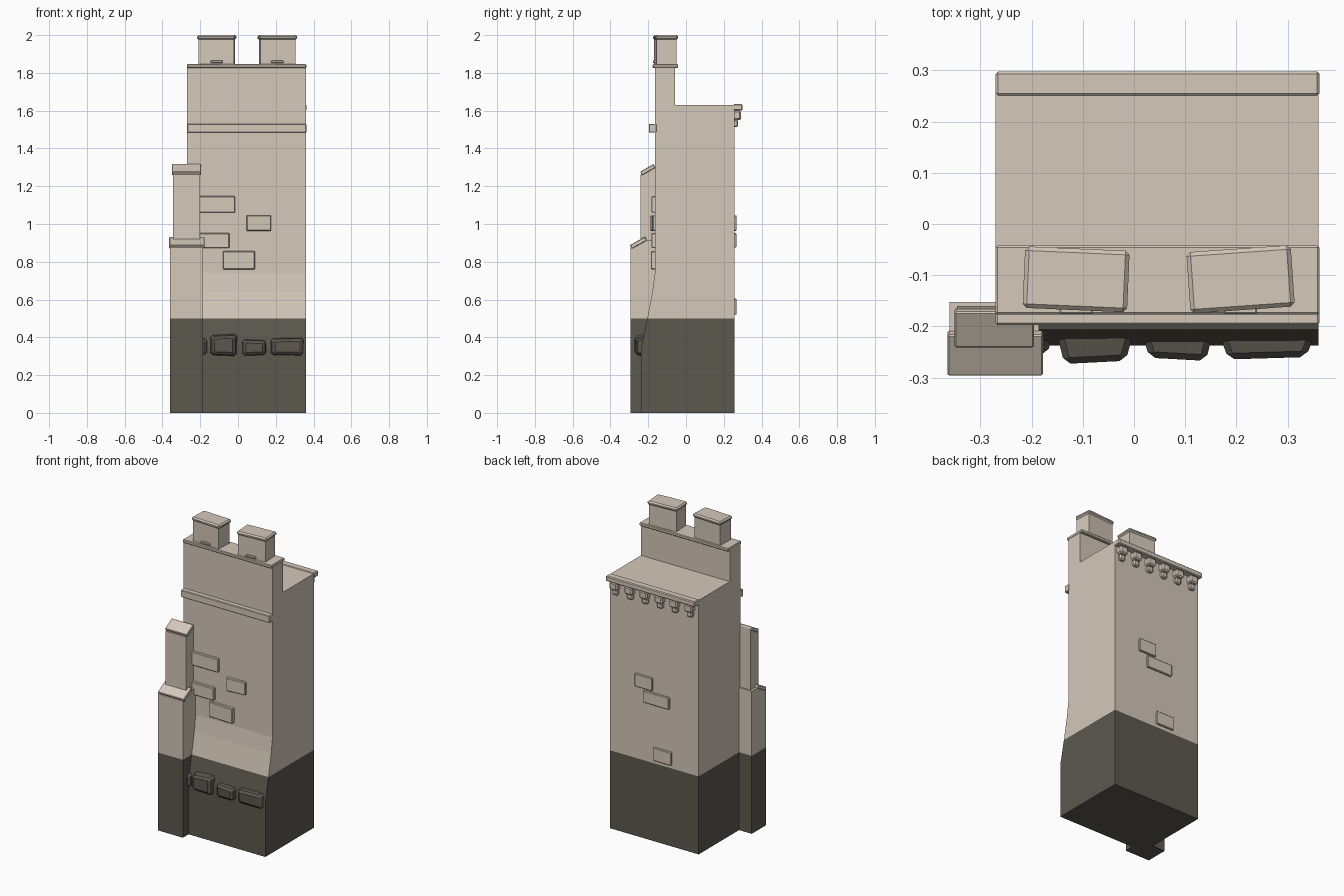
import bpy, bmesh, math
from mathutils import Matrix, Vector

if "Cube" in bpy.data.objects:
    bpy.data.objects.remove(bpy.data.objects["Cube"])


def material(name, rgb):
    m = bpy.data.materials.new(name)
    m.diffuse_color = (*rgb, 1)
    m.use_nodes = True
    m.node_tree.nodes["Principled BSDF"].inputs["Base Color"].default_value = m.diffuse_color
    return m


STONE = material("pale_stone", (0.66, 0.58, 0.49))
DARK = material("dark_base_stone", (0.107, 0.098, 0.078))
BASE_Z = 0.5


def finish(name, bm, bevel=0.0):
    """Split at the base line, colour by height and make the object."""
    if bevel:
        bmesh.ops.bevel(bm, geom=bm.edges[:], offset=bevel, segments=1,
                        affect='EDGES', clamp_overlap=True)
    bmesh.ops.bisect_plane(bm, geom=bm.verts[:] + bm.edges[:] + bm.faces[:],
                           plane_co=(0, 0, BASE_Z), plane_no=(0, 0, 1))
    bmesh.ops.recalc_face_normals(bm, faces=bm.faces[:])
    for f in bm.faces:
        f.material_index = int(f.calc_center_median().z < BASE_Z)
    me = bpy.data.meshes.new(name)
    bm.to_mesh(me)
    bm.free()
    me.materials.append(STONE)
    me.materials.append(DARK)
    ob = bpy.data.objects.new(name, me)
    bpy.context.collection.objects.link(ob)
    return ob


def prism(name, x0, x1, profile, bevel=0.0):
    """Extrude a (y, z) side profile from x0 to x1."""
    bm = bmesh.new()
    face = bm.faces.new([bm.verts.new((x0, y, z)) for y, z in profile])
    ext = bmesh.ops.extrude_face_region(bm, geom=[face])["geom"]
    bmesh.ops.translate(bm, vec=(x1 - x0, 0, 0),
                        verts=[v for v in ext if isinstance(v, bmesh.types.BMVert)])
    return finish(name, bm, bevel)


def block(name, x, y, z, bevel=0.0, turn=0.0, tilt=0.0):
    """Box from ranges; turn spins about z, tilt about y (degrees)."""
    bm = bmesh.new()
    bmesh.ops.create_cube(bm, size=1)
    size = [r[1] - r[0] for r in (x, y, z)]
    mid = Vector([(r[0] + r[1]) / 2 for r in (x, y, z)])
    bm.transform(Matrix.Translation(mid) @ Matrix.Rotation(math.radians(turn), 4, 'Z')
                 @ Matrix.Rotation(math.radians(tilt), 4, 'Y') @ Matrix.Diagonal((*size, 1)))
    return finish(name, bm, bevel)


# Main tower with flared foot and raised front wall
prism("tower_body", -0.27, 0.36,
      [(0.257, 0), (0.257, 1.63), (-0.058, 1.63), (-0.058, 1.83), (-0.165, 1.83),
       (-0.165, 0.74), (-0.178, 0.64), (-0.205, 0.5), (-0.237, 0.35), (-0.237, 0)])

# Horizontal trims
block("parapet_ledge", (-0.27, 0.362), (-0.177, -0.042), (1.826, 1.846), 0.004)
block("front_band", (-0.27, 0.362), (-0.197, -0.155), (1.484, 1.53), 0.004)
block("back_cornice", (-0.27, 0.362), (0.25, 0.298), (1.6, 1.634), 0.005)

# Corbels under the back cornice
for i in range(6):
    cx = 0.315 - i * 0.106
    block("corbel_upper", (cx - 0.028, cx + 0.028), (0.245, 0.292), (1.55, 1.6), 0.008)
    block("corbel_lower", (cx - 0.02, cx + 0.02), (0.245, 0.276), (1.513, 1.552), 0.007)

# Chimneys with caps and small front slots
for cx, turn in ((-0.113, -2.5), (0.208, 4.0)):
    block("chimney", (cx - 0.094, cx + 0.094), (-0.162, -0.056), (1.83, 1.98), 0, turn)
    block("chimney_cap", (cx - 0.102, cx + 0.102), (-0.168, -0.048), (1.976, 2.0), 0.008, turn)
    block("chimney_ledge", (cx - 0.032, cx + 0.032), (-0.176, -0.15), (1.853, 1.866), 0.003)

# Stepped corner buttress with sloping caps
prism("buttress_lower", -0.36, -0.185,
      [(-0.295, 0), (-0.295, 0.875), (-0.225, 0.915), (-0.152, 0.915), (-0.152, 0)])
prism("buttress_upper", -0.345, -0.2,
      [(-0.24, 0.88), (-0.24, 1.262), (-0.16, 1.308), (-0.16, 0.88)])
prism("buttress_lower_cap", -0.364, -0.178,
      [(-0.297, 0.888), (-0.287, 0.869), (-0.207, 0.912), (-0.217, 0.933)], 0.003)
prism("buttress_upper_cap", -0.35, -0.195,
      [(-0.242, 1.277), (-0.233, 1.257), (-0.163, 1.298), (-0.172, 1.318)], 0.003)

# Raised stones on the front wall
for x0, x1, z0, z1, turn in ((-0.21, -0.015, 1.06, 1.147, 0), (0.045, 0.175, 0.963, 1.046, 5),
                             (-0.21, -0.045, 0.872, 0.952, 0), (-0.08, 0.09, 0.76, 0.857, -2)):
    block("front_stone", (x0, x1), (-0.183, -0.15), (z0, z1), 0.004, turn)

# Raised stones on the back wall
for x0, x1, z0, z1 in ((0.055, 0.18, 0.963, 1.046), (-0.065, 0.12, 0.875, 0.952),
                       (-0.08, 0.05, 0.52, 0.605)):
    block("back_stone", (x0, x1), (0.245, 0.268), (z0, z1), 0.004)


def boulder(x0, x1, z0, z1, front, skew):
    """Chunky rock: box with a shrunken, skewed front face and chipped edges."""
    bm = bmesh.new()
    bmesh.ops.create_cube(bm, size=1)
    for v in bm.verts:
        k = 0.76 if v.co.y < 0 else 1.0
        sx, sz = v.co.x * k, v.co.z * k
        y = front + skew * sx * 0.02 if v.co.y < 0 else -0.195
        v.co = ((x0 + x1) / 2 + sx * (x1 - x0), y,
                (z0 + z1) / 2 + sz * (z1 - z0) * (1 + skew * sx * 0.35))
    finish("base_boulder", bm, 0.012)


# Row of rough boulders along the foot
boulder(-0.27, -0.155, 0.30, 0.40, -0.255, 0)
boulder(-0.155, 0.003, 0.295, 0.42, -0.27, 0.4)
boulder(0.012, 0.158, 0.298, 0.392, -0.264, -0.4)
boulder(0.16, 0.36, 0.298, 0.402, -0.262, 0.3)
